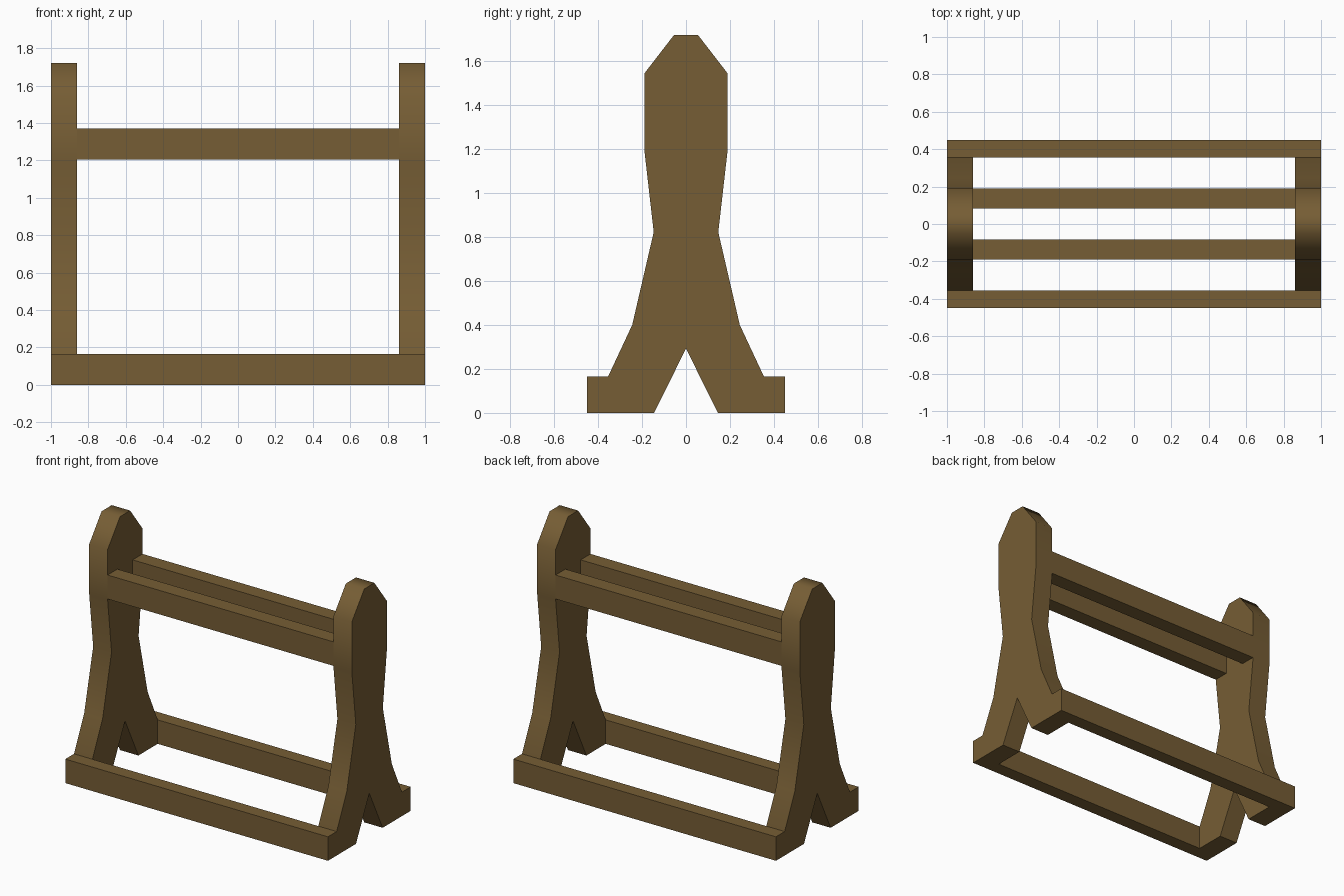
import bpy, bmesh, math

if "Cube" in bpy.data.objects:
    bpy.data.objects.remove(bpy.data.objects["Cube"])

wood = bpy.data.materials.new("brown_wood")
wood.diffuse_color = (0.18, 0.11, 0.035, 1)
wood.use_nodes = True
wood.node_tree.nodes["Principled BSDF"].inputs["Base Color"].default_value = wood.diffuse_color


def add_mesh(name, bm):
    bmesh.ops.recalc_face_normals(bm, faces=bm.faces)
    mesh = bpy.data.meshes.new(name)
    bm.to_mesh(mesh)
    bm.free()
    mesh.materials.append(wood)
    obj = bpy.data.objects.new(name, mesh)
    bpy.context.collection.objects.link(obj)
    return obj


def box(name, x, y, z):
    bm = bmesh.new()
    bmesh.ops.create_cube(bm, size=1)
    for v in bm.verts:
        for i, (lo, hi) in enumerate((x, y, z)):
            v.co[i] = hi if v.co[i] > 0 else lo
    return add_mesh(name, bm)


def upright(name, x0, x1):
    bm = bmesh.new()
    face = bm.faces.new([bm.verts.new((x0, y, z)) for y, z in outline])
    ext = bmesh.ops.extrude_face_region(bm, geom=[face], use_keep_orig=True)
    for v in ext["geom"]:
        if isinstance(v, bmesh.types.BMVert):
            v.co.x = x1
    obj = add_mesh(name, bm)
    # Soft shading over the curved edge of the upright
    bpy.ops.object.select_all(action='DESELECT')
    obj.select_set(True)
    bpy.context.view_layer.objects.active = obj
    bpy.ops.object.shade_smooth_by_angle(angle=math.radians(55))
    return obj


# Half outline of an upright in (y, z), from notch foot to top, then mirrored
half = [(0.145, 0), (0.355, 0), (0.355, 0.165), (0.245, 0.40), (0.147, 0.823),
        (0.19, 1.20), (0.19, 1.545), (0.055, 1.72)]
outline = [(0, 0.293)] + half + [(-y, z) for y, z in reversed(half)]

# Two end uprights
upright("left_upright", -1.0, -0.86)
upright("right_upright", 0.86, 1.0)

# Floor rails outside the feet and cross beams between the uprights
for side, s in (("front", -1), ("back", 1)):
    box(side + "_floor_rail", (-1, 1), sorted((s * 0.355, s * 0.45)), (0, 0.165))
    box(side + "_cross_beam", (-0.86, 0.86), sorted((s * 0.083, s * 0.19)), (1.205, 1.37))
